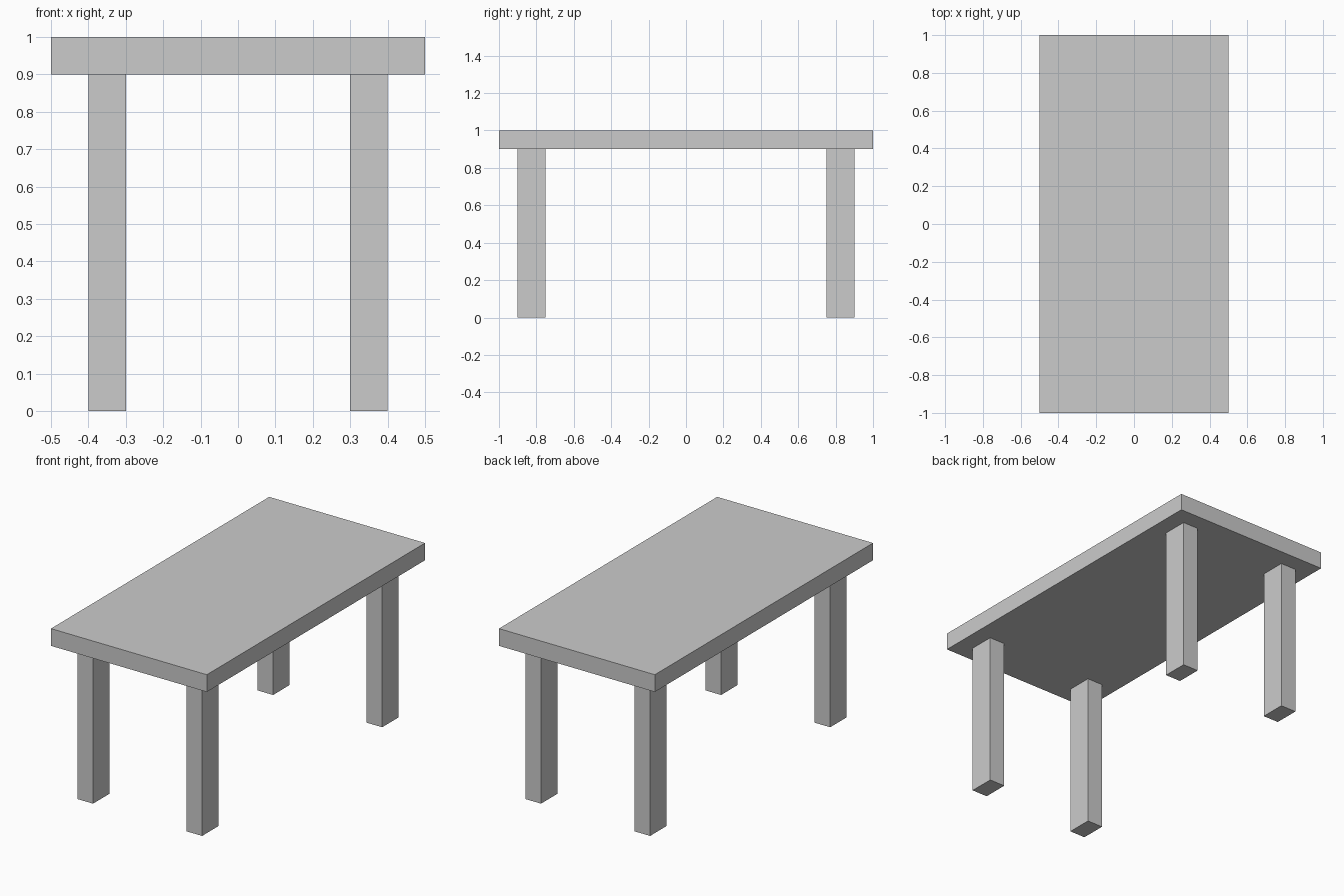
import bpy

if "Cube" in bpy.data.objects:
    bpy.data.objects.remove(bpy.data.objects["Cube"])


def box(name, lo, hi):
    """Axis-aligned box between two corners, with flat faces."""
    centre = [(a + b) / 2 for a, b in zip(lo, hi)]
    bpy.ops.mesh.primitive_cube_add(size=1, location=centre)
    obj = bpy.context.object
    obj.name = name
    obj.scale = [b - a for a, b in zip(lo, hi)]
    bpy.ops.object.transform_apply(location=True, rotation=True, scale=True)
    return obj


# Table top
box("table_top", (-0.5, -1.0, 0.9), (0.5, 1.0, 1.0))

# Four legs, inset from the edges of the top
for x_side, sx in (("left", -1), ("right", 1)):
    for y_side, sy in (("front", -1), ("back", 1)):
        xs = sorted((sx * 0.3, sx * 0.4))
        ys = sorted((sy * 0.75, sy * 0.9))
        box(f"{y_side}_{x_side}_leg", (xs[0], ys[0], 0.0), (xs[1], ys[1], 0.9))
